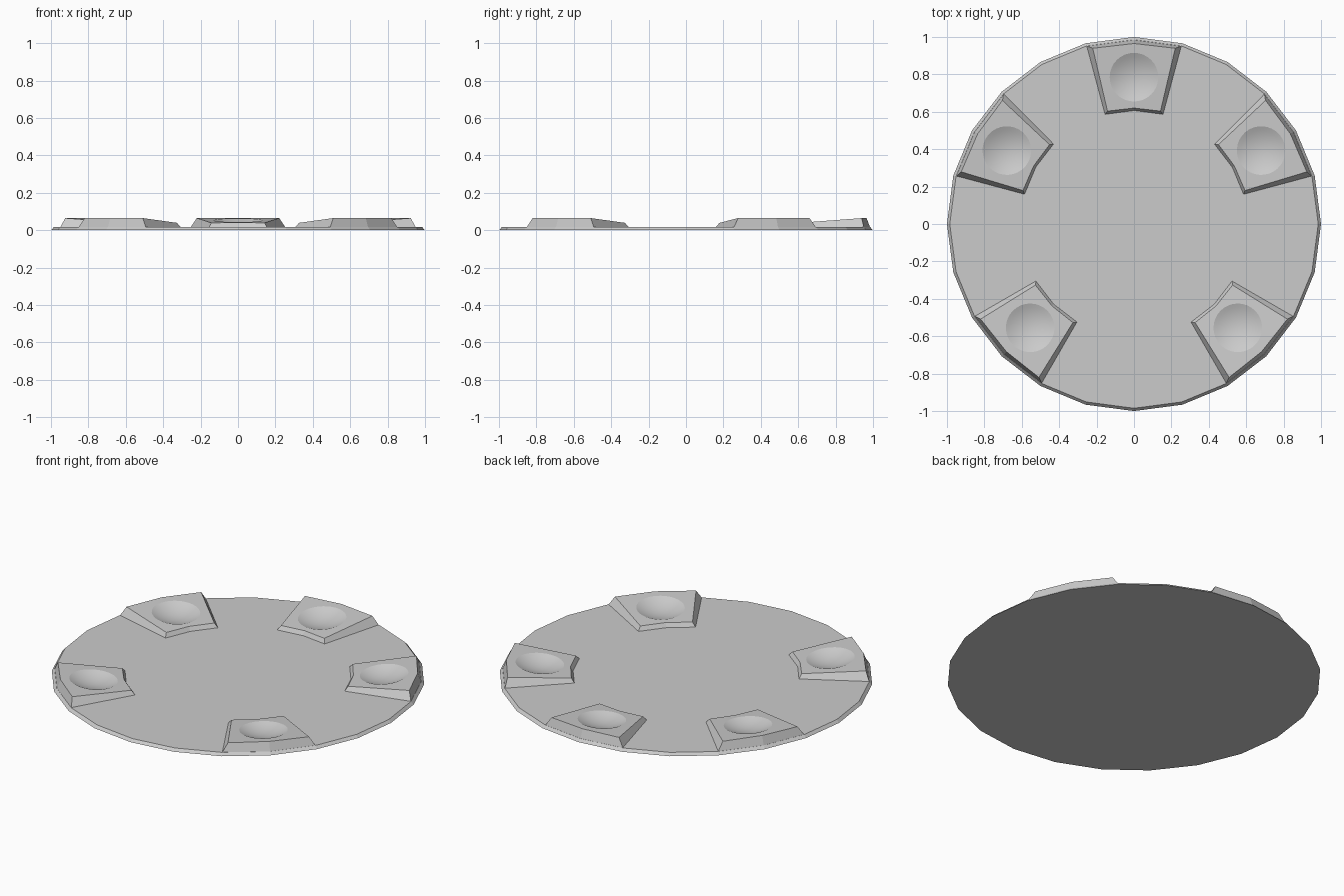
import bpy
import bmesh
from math import sin, cos, tau, radians

cube = bpy.data.objects.get("Cube")
if cube:
    bpy.data.objects.remove(cube, do_unlink=True)

PLATE_H = 0.016
BOWL_X, BOWL_R, BOWL_DEPTH = 0.785, 0.13, 0.03
BOWL_SIDES, BOWL_RINGS = 32, 6

grey = bpy.data.materials.new("plain grey")
grey.use_nodes = True
colour = (0.6, 0.6, 0.6, 1)
grey.diffuse_color = colour
grey.node_tree.nodes["Principled BSDF"].inputs["Base Color"].default_value = colour


def finish(bm, name):
    bmesh.ops.recalc_face_normals(bm, faces=bm.faces[:])
    mesh = bpy.data.meshes.new(name)
    bm.to_mesh(mesh)
    bm.free()
    mesh.materials.append(grey)
    return mesh


def place(mesh, name, angle=0):
    obj = bpy.data.objects.new(name, mesh)
    obj.rotation_euler.z = radians(angle)
    bpy.context.collection.objects.link(obj)


def top_height(x):
    """Pad top rises gently towards the rim."""
    return 0.039 + (x - 0.6) * 0.075


def wedge_outline(inner, outer, half_angle):
    """Six points: bent inner edge, then bent outer edge."""
    points = []
    for r, side in ((inner, 1), (outer, -1)):
        for step in (1, 0, -1):
            a = radians(half_angle) * step * side
            points.append((r * cos(a), r * sin(a)))
    return points


def loop_edges(bm, verts):
    return [bm.edges.new((v, verts[i - 1])) for i, v in enumerate(verts)]


def bridge(bm, low, high, smooth=False):
    for i in range(len(low)):
        face = bm.faces.new((low[i - 1], low[i], high[i], high[i - 1]))
        face.smooth = smooth


def make_pad():
    bm = bmesh.new()
    # Sloping walls
    base = [bm.verts.new((x, y, PLATE_H - 0.003))
            for x, y in wedge_outline(0.605, 0.985, 15)]
    top = [bm.verts.new((x, y, top_height(x)))
           for x, y in wedge_outline(0.62, 0.965, 13.2)]
    # Bowl rings from rim to centre
    rings = []
    for k in range(BOWL_RINGS):
        f = 1 - k / BOWL_RINGS
        ring = []
        for i in range(BOWL_SIDES):
            a = tau * i / BOWL_SIDES
            x = BOWL_X + BOWL_R * f * cos(a)
            z = top_height(x) - BOWL_DEPTH * (1 - f * f)
            ring.append(bm.verts.new((x, BOWL_R * f * sin(a), z)))
        rings.append(ring)
    # Top face with a round hole
    rim = loop_edges(bm, rings[0])
    bmesh.ops.triangle_fill(bm, edges=loop_edges(bm, top) + rim, use_beauty=True)
    for edge in rim:
        edge.smooth = False
    bridge(bm, base, top)
    bm.faces.new(base)
    # Smooth bowl surface
    for a, b in zip(rings, rings[1:]):
        bridge(bm, a, b, smooth=True)
    centre = bm.verts.new((BOWL_X, 0, top_height(BOWL_X) - BOWL_DEPTH))
    last = rings[-1]
    for i in range(BOWL_SIDES):
        bm.faces.new((last[i - 1], last[i], centre)).smooth = True
    return finish(bm, "pad")


# Round base plate with a slanted rim
bm = bmesh.new()
rows = []
for r, z in ((1, 0), (0.985, PLATE_H)):
    rows.append([bm.verts.new((r * cos(tau * i / 24), r * sin(tau * i / 24), z))
                 for i in range(24)])
    bm.faces.new(rows[-1])
bridge(bm, *rows)
place(finish(bm, "base_plate"), "base_plate")

# Five dished pads around the rim
pad = make_pad()
for name, angle in (("back", 90), ("back_left", 30), ("back_right", 150),
                    ("front_left", -45), ("front_right", -135)):
    place(pad, name + "_pad", angle)
